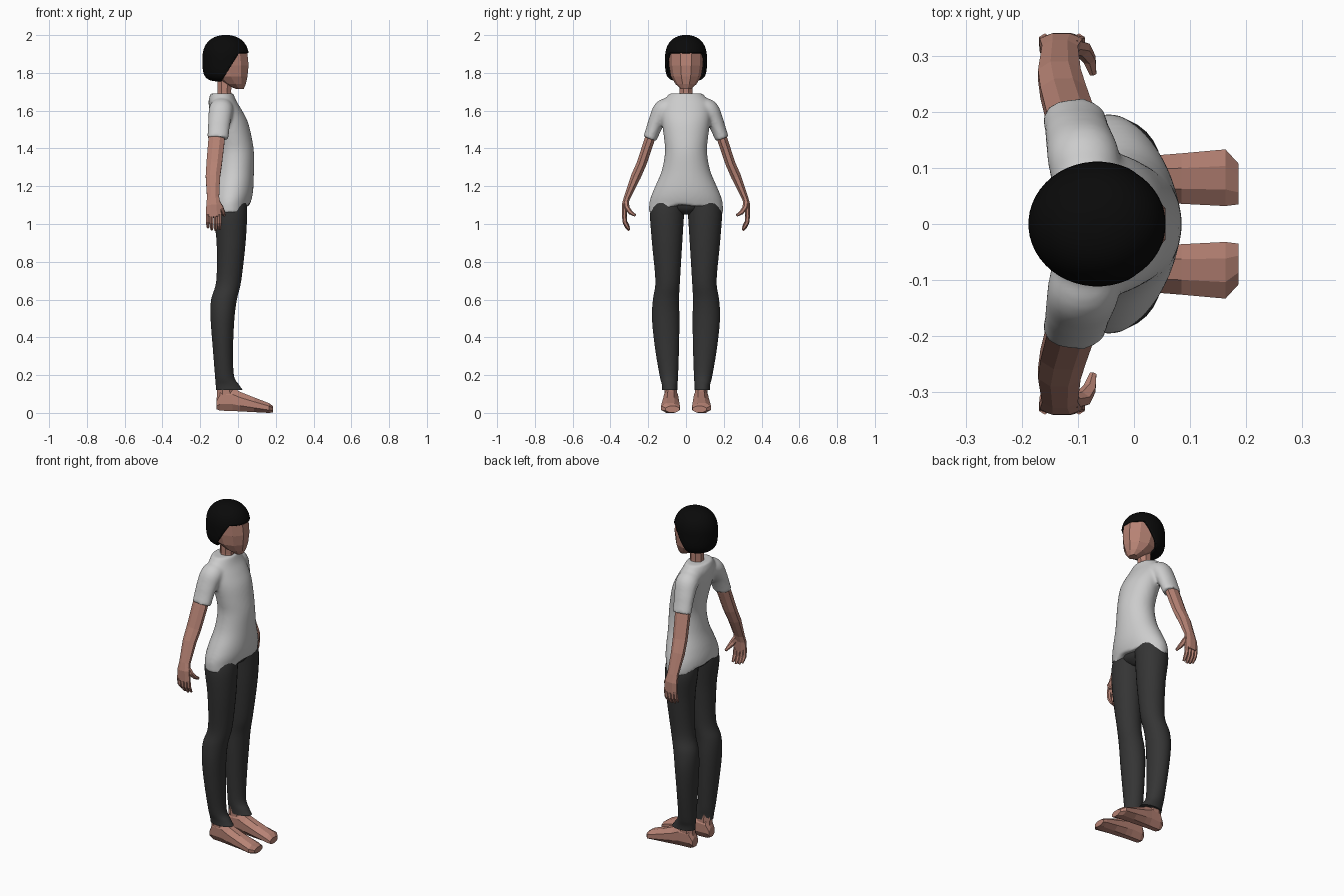
import bpy, bmesh, math
from mathutils import Vector

if "Cube" in bpy.data.objects:
    bpy.data.objects.remove(bpy.data.objects["Cube"])

X, Y, Z = Vector((1, 0, 0)), Vector((0, 1, 0)), Vector((0, 0, 1))


def material(name, color):
    m = bpy.data.materials.new(name)
    m.diffuse_color = (*color, 1)
    m.use_nodes = True
    m.node_tree.nodes["Principled BSDF"].inputs["Base Color"].default_value = m.diffuse_color
    return m


SKIN = material("skin", (0.47, 0.225, 0.175))
SHIRT = material("light grey cloth", (0.6, 0.6, 0.6))
PANTS = material("charcoal cloth", (0.035, 0.035, 0.035))
HAIR = material("black hair", (0.003, 0.003, 0.003))


def refine(rings, n=5):
    """Catmull-Rom interpolation between rings."""
    out = []
    p = [rings[0]] + list(rings) + [rings[-1]]
    for i in range(1, len(p) - 2):
        for k in range(n):
            t = k / n
            out.append(tuple(0.5 * (2 * b + (c - a) * t + (2 * a - 5 * b + 4 * c - d) * t * t
                                    + (3 * b - a - 3 * c + d) * t ** 3)
                             for a, b, c, d in zip(*p[i - 1:i + 3])))
    return out + [tuple(rings[-1])]


def loft(bm, rings, sides=8, axes=None, dip=0):
    """Rings are (x, y, z, radius a, radius b); no axes means rings follow the path."""
    pts = [Vector(r[:3]) for r in rings]
    grow = 1 / math.cos(math.pi / sides)
    loops = []
    for i, r in enumerate(rings):
        if axes:
            A, B = axes
        else:
            T = (pts[min(i + 1, len(pts) - 1)] - pts[max(i - 1, 0)]).normalized()
            A = (X - T * X.dot(T)).normalized()
            B = T.cross(A)
        loop = []
        for k in range(sides):
            a = 2 * math.pi * (k + 0.5) / sides
            v = pts[i] + A * (r[3] * math.cos(a) * grow) + B * (r[4] * math.sin(a) * grow)
            if i == 0:
                v.z -= dip * (math.sin(a) ** 2 + 0.1 * math.sin(9 * a))
            loop.append(bm.verts.new(v))
        loops.append(loop)
    for l, m in zip(loops, loops[1:]):
        for k in range(sides):
            j = (k + 1) % sides
            bm.faces.new((l[k], l[j], m[j], m[k]))
    for l, c in ((loops[0], pts[0]), (loops[-1], pts[-1])):
        cv = bm.verts.new(c)
        for k in range(sides):
            bm.faces.new((l[k], l[(k + 1) % sides], cv))


def finish(name, bm, mat, smooth=False, mirror=False):
    bmesh.ops.recalc_face_normals(bm, faces=bm.faces)
    me = bpy.data.meshes.new(name)
    bm.to_mesh(me)
    bm.free()
    me.materials.append(mat)
    ob = bpy.data.objects.new(name, me)
    bpy.context.collection.objects.link(ob)
    if smooth:
        bpy.ops.object.select_all(action='DESELECT')
        ob.select_set(True)
        bpy.context.view_layer.objects.active = ob
        bpy.ops.object.shade_smooth_by_angle(angle=math.radians(50))
    if mirror:
        ob.modifiers.new("Mirror", 'MIRROR').use_axis = (False, True, False)
    return ob


def slab(z, x0, x1, y):
    """Horizontal ring from back x, front x and half width."""
    return ((x0 + x1) / 2, 0, z, (x1 - x0) / 2, y)


def leg_ring(z, x0, x1, y0, y1):
    return ((x0 + x1) / 2, (y0 + y1) / 2, z, (x1 - x0) / 2, (y1 - y0) / 2)


# Shirt: torso and two sleeves fused into one smooth skin
bm = bmesh.new()
torso = [slab(*r) for r in (
    (1.10, -0.152, 0.062, 0.196), (1.14, -0.15, 0.074, 0.187), (1.19, -0.14, 0.081, 0.167),
    (1.28, -0.117, 0.084, 0.129), (1.38, -0.107, 0.084, 0.111), (1.46, -0.117, 0.072, 0.117),
    (1.54, -0.137, 0.052, 0.127), (1.60, -0.15, 0.022, 0.13), (1.65, -0.156, -0.008, 0.12),
    (1.692, -0.145, -0.025, 0.085))]
loft(bm, refine(torso), 40, (X, Y), dip=0.045)
sleeve = [(-0.085, 0.07, 1.615, 0.06, 0.055), (-0.09, 0.118, 1.603, 0.064, 0.056),
          (-0.098, 0.152, 1.55, 0.06, 0.045), (-0.103, 0.173, 1.5, 0.057, 0.039),
          (-0.106, 0.191, 1.452, 0.056, 0.037)]
for s in (1, -1):
    loft(bm, refine([(x, s * y, z, a, b) for x, y, z, a, b in sleeve]), 28)
shirt = finish("shirt", bm, SHIRT)
rm = shirt.modifiers.new("Fuse", 'REMESH')
rm.mode, rm.voxel_size, rm.use_smooth_shade = 'VOXEL', 0.008, True
sm = shirt.modifiers.new("Soften", 'SMOOTH')
sm.factor, sm.iterations = 0.5, 8

# Trousers
bm = bmesh.new()
leg = [leg_ring(*r) for r in (
    (1.13, -0.125, 0.045, 0.0, 0.175), (1.05, -0.13, 0.048, 0.01, 0.19),
    (0.90, -0.113, 0.04, 0.02, 0.18), (0.70, -0.115, 0.017, 0.032, 0.162),
    (0.60, -0.142, -0.006, 0.037, 0.175), (0.50, -0.145, -0.019, 0.035, 0.18),
    (0.35, -0.134, -0.026, 0.037, 0.165), (0.20, -0.122, -0.022, 0.042, 0.14),
    (0.15, -0.118, 0.005, 0.045, 0.128), (0.12, -0.115, 0.026, 0.045, 0.126))]
loft(bm, refine(leg), 28, (X, Y))
finish("trouser_leg", bm, PANTS, True, True)
bm = bmesh.new()
loft(bm, refine([slab(1.05, -0.08, 0.0, 0.03), slab(1.08, -0.125, 0.035, 0.11),
                 slab(1.14, -0.135, 0.05, 0.165)]), 28, (X, Y))
finish("trouser_seat", bm, PANTS, True)

# Feet with ankles
bm = bmesh.new()
foot = [(-0.115, 0.02, 0.075, 0.052, 0.105), (-0.095, 0.012, 0.13, 0.045, 0.112),
        (-0.03, 0.01, 0.135, 0.042, 0.116), (0.01, 0.008, 0.112, 0.04, 0.12),
        (0.085, 0.004, 0.082, 0.036, 0.126), (0.163, 0.0, 0.052, 0.032, 0.133),
        (0.186, 0.002, 0.036, 0.035, 0.108)]
loft(bm, [(x, (y0 + y1) / 2, (z0 + z1) / 2, (y1 - y0) / 2, (z1 - z0) / 2)
          for x, z0, z1, y0, y1 in foot], 8, (Y, Z))
loft(bm, [(-0.06, 0.079, 0.07, 0.05, 0.033), (-0.07, 0.083, 0.2, 0.04, 0.033)], 8, (X, Y))
finish("foot", bm, SKIN, mirror=True)

# Arms
bm = bmesh.new()
loft(bm, [(-0.11, 0.175, 1.50, 0.042, 0.026), (-0.114, 0.195, 1.44, 0.043, 0.027),
          (-0.126, 0.235, 1.32, 0.041, 0.026), (-0.133, 0.266, 1.25, 0.038, 0.026),
          (-0.132, 0.312, 1.14, 0.032, 0.017), (-0.130, 0.324, 1.10, 0.038, 0.016),
          (-0.128, 0.327, 1.04, 0.041, 0.013)])
finish("arm", bm, SKIN, mirror=True)

# Fingers and thumb
bm = bmesh.new()
for x, d in ((-0.159, 0.015), (-0.139, 0.004), (-0.118, 0.0), (-0.098, 0.006)):
    loft(bm, [(x, 0.327, 1.05, 0.010, 0.011), (x, 0.323, 1.005 + d / 2, 0.010, 0.010),
              (x, 0.311, 0.98 + d, 0.009, 0.008), (x, 0.301, 0.965 + d, 0.006, 0.005)], 6)
loft(bm, [(-0.115, 0.318, 1.12, 0.016, 0.013), (-0.092, 0.312, 1.085, 0.015, 0.012),
          (-0.079, 0.293, 1.06, 0.011, 0.010), (-0.073, 0.268, 1.045, 0.006, 0.006)], 6)
finish("fingers", bm, SKIN, mirror=True)

# Neck and face
bm = bmesh.new()
loft(bm, [slab(1.62, -0.115, -0.03, 0.042), slab(1.70, -0.108, -0.036, 0.034),
          slab(1.80, -0.11, -0.034, 0.035)], 8, (X, Y))
finish("neck", bm, SKIN)
bm = bmesh.new()
loft(bm, [slab(*r) for r in (
    (1.715, -0.01, 0.030, 0.026), (1.74, -0.07, 0.041, 0.052), (1.78, -0.125, 0.050, 0.076),
    (1.84, -0.15, 0.056, 0.086), (1.90, -0.155, 0.050, 0.088), (1.95, -0.14, 0.025, 0.07))],
    10, (X, Y))
finish("face", bm, SKIN)

# Hair: rounded cap with the face opening cut out by two planes
bm = bmesh.new()
rings = []
for i in range(31):
    t = -math.cos(math.pi * i / 30)
    p = 4 if t < 0 else 2.3
    r = max(0.02, (1 - abs(t) ** p)) ** (1 / p) if 0 < i < 30 else 0.1
    rings.append((-0.065, 0, 1.877 + 0.123 * t, 0.123 * r, 0.111 * r))
loft(bm, rings, 48, (X, Y))
fringe, cheek = Vector((0, 0, 1.905)), Vector((0.005, 0, 1.905))
slope = Vector((0.145, 0, -0.09)).normalized()
for co, no in ((fringe, Z), (cheek, slope)):
    bmesh.ops.bisect_plane(bm, geom=bm.verts[:] + bm.edges[:] + bm.faces[:],
                           plane_co=co, plane_no=no)
opening = [f for f in bm.faces if f.calc_center_median().z < 1.905
           and (f.calc_center_median() - cheek).dot(slope) > 0]
bmesh.ops.delete(bm, geom=opening, context='FACES')
hair = finish("hair", bm, HAIR, True)
thick = hair.modifiers.new("Thickness", 'SOLIDIFY')
thick.thickness, thick.offset = 0.012, -1
